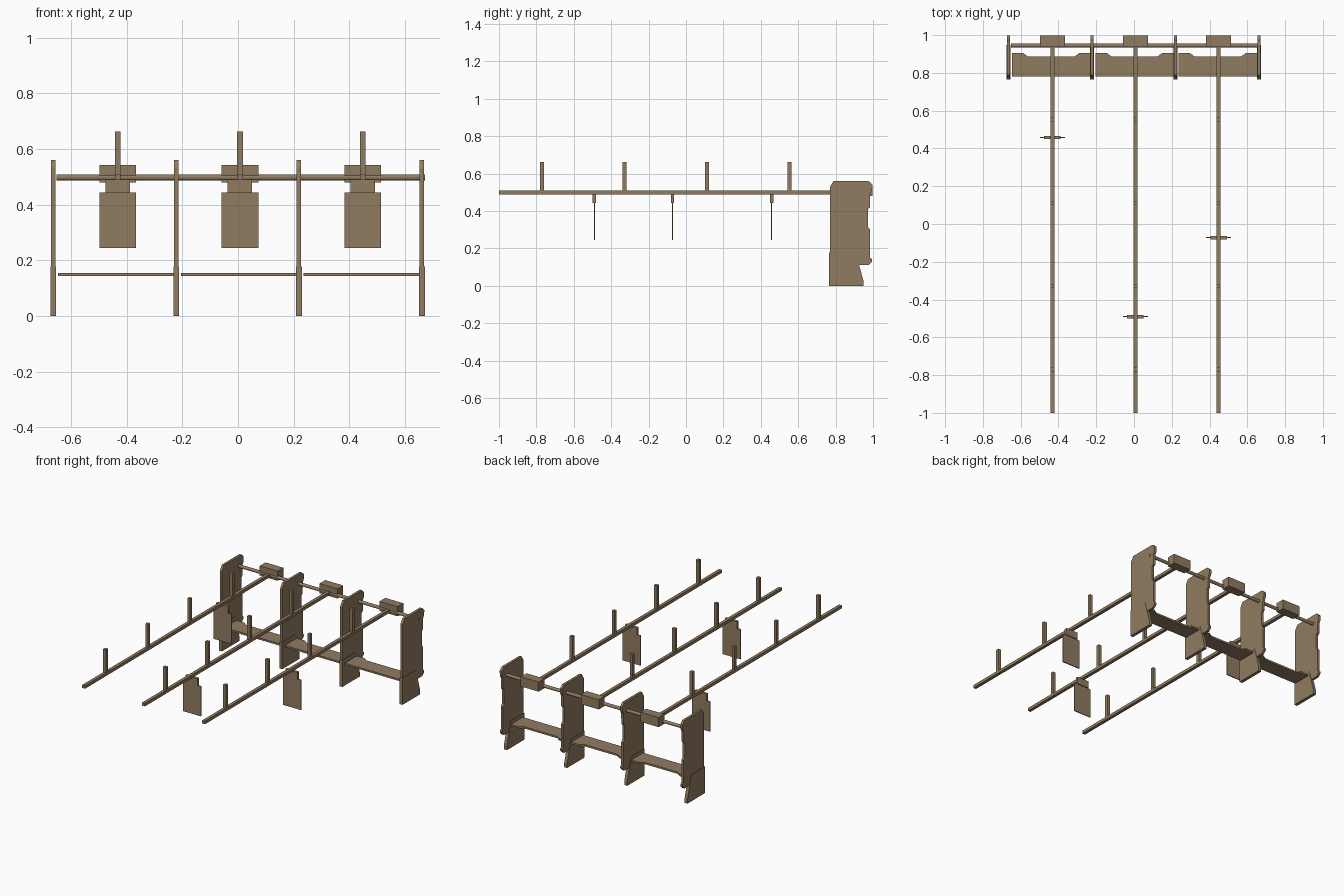
import bpy, bmesh, math

if "Cube" in bpy.data.objects:
    bpy.data.objects.remove(bpy.data.objects["Cube"])

wood = bpy.data.materials.new("tan_brown")
wood.diffuse_color = (0.28, 0.20, 0.12, 1)
wood.use_nodes = True
wood.node_tree.nodes["Principled BSDF"].inputs["Base Color"].default_value = wood.diffuse_color


def finish(name, bm):
    bmesh.ops.recalc_face_normals(bm, faces=bm.faces)
    me = bpy.data.meshes.new(name)
    bm.to_mesh(me)
    bm.free()
    me.materials.append(wood)
    ob = bpy.data.objects.new(name, me)
    bpy.context.collection.objects.link(ob)
    return ob


def prism(name, points, depth):
    """Extrude a closed outline of 3D points along the depth vector."""
    bm = bmesh.new()
    face = bm.faces.new([bm.verts.new(p) for p in points])
    out = bmesh.ops.extrude_face_region(bm, geom=[face])
    verts = [v for v in out["geom"] if isinstance(v, bmesh.types.BMVert)]
    bmesh.ops.translate(bm, vec=depth, verts=verts)
    return finish(name, bm)


def box(name, x0, x1, y0, y1, z0, z1):
    return prism(name, [(x0, y0, z0), (x1, y0, z0), (x1, y1, z0), (x0, y1, z0)],
                 (0, 0, z1 - z0))


# Upright panels with a notched back edge, and their thicker feet (y, z outlines)
PANEL = [(0.77, 0.11), (0.975, 0.11), (0.995, 0.13), (0.995, 0.142), (0.985, 0.15),
         (0.985, 0.30), (0.972, 0.315), (0.972, 0.41), (0.983, 0.42), (0.985, 0.49),
         (0.995, 0.51), (0.997, 0.54), (0.975, 0.561), (0.79, 0.561), (0.77, 0.53)]
FOOT = [(0.765, 0), (0.948, 0), (0.948, 0.03), (0.926, 0.11), (0.906, 0.177), (0.765, 0.177)]
for i, x in enumerate((-0.664, -0.222, 0.219, 0.661)):
    prism(f"side_panel_{i}", [(x - 0.008, y, z) for y, z in PANEL], (0.016, 0, 0))
    prism(f"foot_{i}", [(x - 0.0105, y, z) for y, z in FOOT], (0.021, 0, 0))

# Lower shelves with a recessed back edge
for i, (a, b) in enumerate(((-0.647, -0.229), (-0.204, 0.209), (0.236, 0.653))):
    outline = [(a, 0.78), (b, 0.78), (b, 0.905), (b - 0.06, 0.905), (b - 0.087, 0.886),
               (a + 0.087, 0.886), (a + 0.06, 0.905), (a, 0.905)]
    prism(f"shelf_{i}", [(x, y, 0.143) for x, y in outline], (0, 0, 0.012))

# Round crossbar through the panels
ring = [(math.cos(k * math.pi / 6) * 0.0105, math.sin(k * math.pi / 6) * 0.0105)
        for k in range(12)]
prism("crossbar", [(-0.652, 0.945 + c, 0.498 + s) for c, s in ring], (1.323, 0, 0))

# Long arms: mounting block, upright pegs and a hanging tag on each
for i, (x, tag_y) in enumerate(((-0.432, 0.458), (0.007, -0.49), (0.448, -0.072))):
    box(f"arm_{i}", x - 0.0105, x + 0.0105, -1.0, 0.945, 0.489, 0.509)
    box(f"mount_block_{i}", x - 0.066, x + 0.066, 0.938, 0.998, 0.479, 0.543)
    for j in range(4):
        y = -0.77 + 0.441 * j
        box(f"peg_{i}_{j}", x - 0.0105, x + 0.0105, y - 0.0105, y + 0.0105, 0.505, 0.663)
    box(f"tag_clip_{i}", x - 0.044, x + 0.044, tag_y - 0.009, tag_y + 0.009, 0.442, 0.49)
    box(f"tag_plate_{i}", x - 0.066, x + 0.066, tag_y - 0.003, tag_y + 0.003, 0.244, 0.443)
